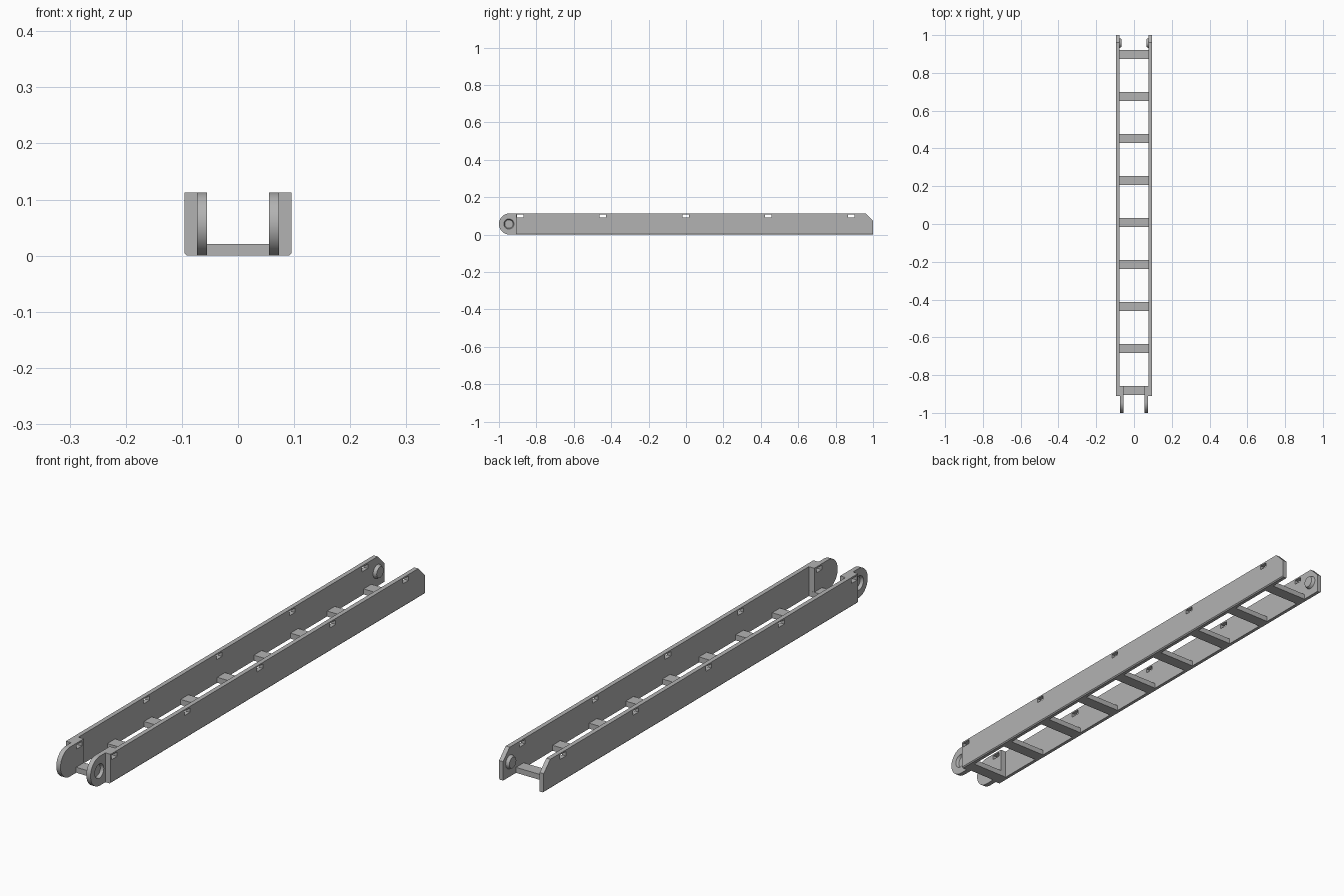
import bpy, bmesh, math
from mathutils import Matrix

cube = bpy.data.objects.get("Cube")
if cube:
    bpy.data.objects.remove(cube, do_unlink=True)

HEIGHT = 0.113
MID = HEIGHT / 2

grey = bpy.data.materials.new("plain grey")
grey.use_nodes = True
colour = (0.45, 0.45, 0.45, 1)
grey.diffuse_color = colour
grey.node_tree.nodes["Principled BSDF"].inputs["Base Color"].default_value = colour


def finish(name, bm, helper=False):
    bmesh.ops.recalc_face_normals(bm, faces=bm.faces)
    mesh = bpy.data.meshes.new(name)
    bm.to_mesh(mesh)
    bm.free()
    mesh.materials.append(grey)
    obj = bpy.data.objects.new(name, mesh)
    bpy.context.collection.objects.link(obj)
    if helper:
        obj.hide_render = True
        obj.hide_viewport = True
    return obj


def add_box(bm, x0, x1, y0, y1, z0, z1):
    size = Matrix.Diagonal((x1 - x0, y1 - y0, z1 - z0, 1))
    centre = Matrix.Translation(((x0 + x1) / 2, (y0 + y1) / 2, (z0 + z1) / 2))
    bmesh.ops.create_cube(bm, size=1, matrix=centre @ size)


def add_disc(bm, x0, x1, y, r0, r1):
    """Tapered round along x, radius r0 at x0 and r1 at x1."""
    place = Matrix.Translation(((x0 + x1) / 2, y, MID)) @ Matrix.Rotation(math.pi / 2, 4, 'Y')
    bmesh.ops.create_cone(bm, cap_ends=True, segments=32, radius1=r0, radius2=r1,
                          depth=x1 - x0, matrix=place)


def plate(profile, x0, x1):
    """Side profile in (y, z) extruded along x."""
    bm = bmesh.new()
    face = bm.faces.new([bm.verts.new((x0, y, z)) for y, z in profile])
    new = bmesh.ops.extrude_face_region(bm, geom=[face])["geom"]
    bmesh.ops.translate(bm, vec=(x1 - x0, 0, 0),
                        verts=[v for v in new if isinstance(v, bmesh.types.BMVert)])
    return bm


def cut(obj, cutter):
    mod = obj.modifiers.new("cut", 'BOOLEAN')
    mod.operation = 'DIFFERENCE'
    mod.solver = 'EXACT'
    mod.object = cutter


def mirror(obj):
    obj.modifiers.new("mirror", 'MIRROR').use_axis[0] = True


def smooth(obj):
    bpy.ops.object.select_all(action='DESELECT')
    obj.select_set(True)
    bpy.context.view_layer.objects.active = obj
    bpy.ops.object.shade_smooth_by_angle(angle=math.radians(30))


# Cutters: slots along the top edge, and blind sockets in the lugs
bm = bmesh.new()
for i in range(5):
    y = -0.887 + i * 0.4425
    add_box(bm, 0.04, 0.12, y - 0.017, y + 0.017, 0.09, 0.107)
slots = finish("slot_cutter", bm, True)

bm = bmesh.new()
add_disc(bm, 0.062, 0.0735, -0.947, 0.022, 0.0275)
sockets = finish("socket_cutter", bm, True)

# Side walls with a cut top corner at the back and an eased lower outer edge
bm = plate([(-0.91, 0), (1, 0), (1, 0.073), (0.96, HEIGHT), (-0.91, HEIGHT)], 0.078, 0.095)
lower = [e for e in bm.edges if all(v.co.z < 0.001 and v.co.x > 0.09 for v in e.verts)]
bmesh.ops.bevel(bm, geom=lower, offset=0.004, segments=1, affect='EDGES')
wall = finish("side_wall", bm)
cut(wall, slots)
mirror(wall)

# Thick pads joining lugs to walls
bm = bmesh.new()
add_box(bm, 0.0725, 0.0785, -0.91, -0.858, 0, HEIGHT)
pad = finish("lug_pad", bm)
cut(pad, slots)
mirror(pad)

# Rounded hinge lugs at the front
nose = [(-1 + MID - MID * math.sin(a), MID + MID * math.cos(a))
        for a in (math.pi * i / 24 for i in range(25))]
lug = finish("hinge_lug", plate(nose + [(-0.858, 0), (-0.858, HEIGHT)], 0.055, 0.073))
smooth(lug)
cut(lug, slots)
cut(lug, sockets)
mirror(lug)

# Tapered hinge pins inside the back ends
bm = bmesh.new()
add_disc(bm, 0.066, 0.079, 0.958, 0.021, 0.0265)
pin = finish("hinge_pin", bm)
smooth(pin)
mirror(pin)

# Floor rungs
for i in range(9):
    bm = bmesh.new()
    y = -0.881 + i * 0.2224
    add_box(bm, -0.0785, 0.0785, y - 0.0235, y + 0.0235, 0, 0.021)
    finish(f"rung_{i + 1}", bm)
